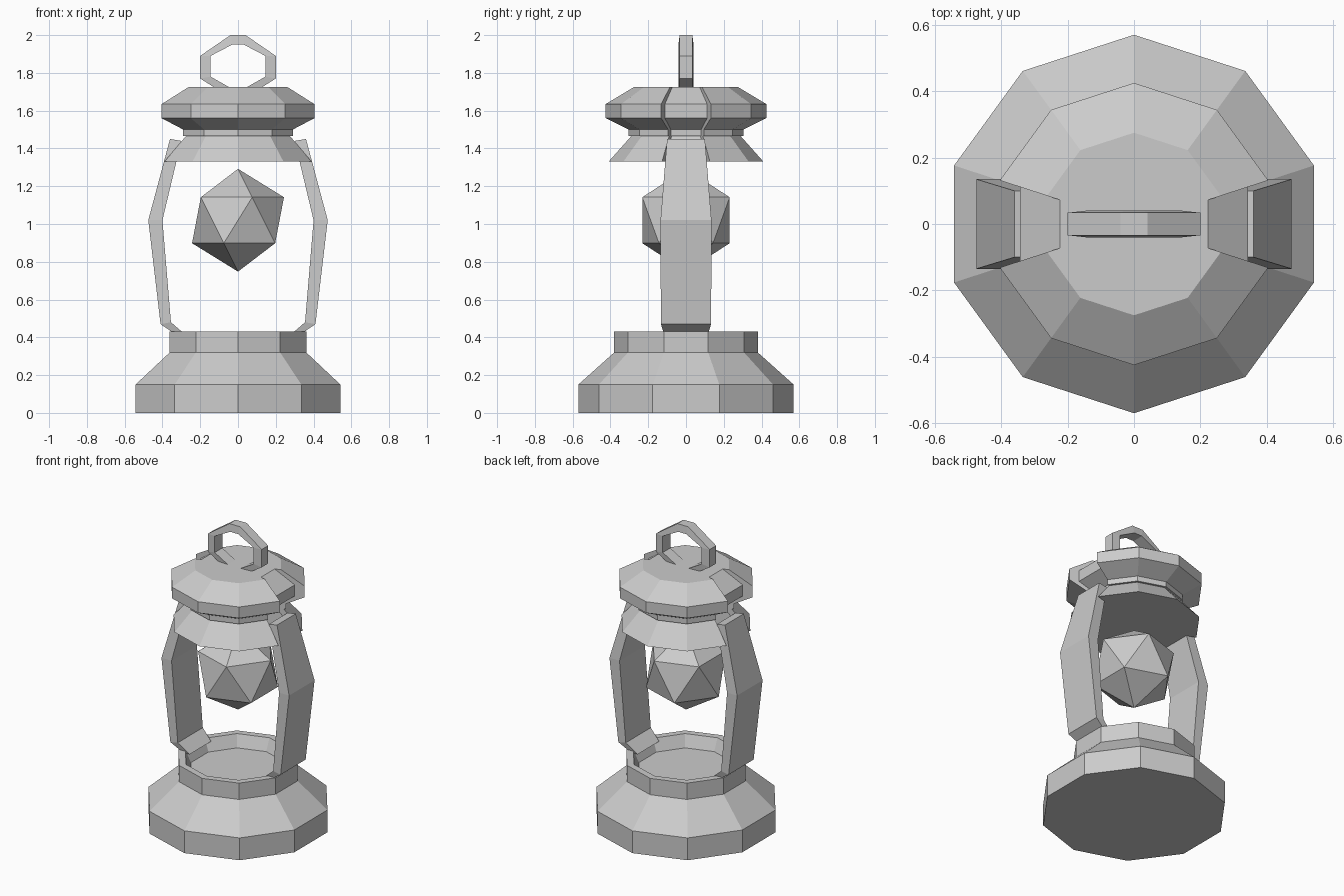
import bpy, bmesh
from math import cos, sin, radians

if "Cube" in bpy.data.objects:
    bpy.data.objects.remove(bpy.data.objects["Cube"])

GREY = (0.6, 0.6, 0.6, 1)
metal = bpy.data.materials.new("light grey")
metal.use_nodes = True
metal.diffuse_color = GREY
metal.node_tree.nodes["Principled BSDF"].inputs["Base Color"].default_value = GREY


def finish(name, bm):
    bmesh.ops.recalc_face_normals(bm, faces=bm.faces)
    mesh = bpy.data.meshes.new(name)
    bm.to_mesh(mesh)
    bm.free()
    mesh.materials.append(metal)
    obj = bpy.data.objects.new(name, mesh)
    bpy.context.collection.objects.link(obj)
    return obj


def bridge(bm, rings, closed=False):
    """Join successive vertex loops with quads, capping the ends if open."""
    pairs = list(zip(rings, rings[1:]))
    if closed:
        pairs.append((rings[-1], rings[0]))
    for a, b in pairs:
        n = len(a)
        for i in range(n):
            j = (i + 1) % n
            bm.faces.new((a[i], a[j], b[j], b[i]))
    if not closed:
        bm.faces.new(rings[0])
        bm.faces.new(rings[-1])


def outline(notched):
    """Unit decagon, optionally with its two side facets set inward."""
    points = []
    for k in range(10):
        a = radians(18 + 36 * k)
        corner = (cos(a), sin(a))
        inner = (0.85 * corner[0], 0.85 * corner[1])
        if not notched or k not in (0, 4, 5, 9):
            points.append(corner)
        elif k in (0, 5):
            points += [inner, corner]
        else:
            points += [corner, inner]
    return points


def ten_sided(name, profile, notched=False):
    bm = bmesh.new()
    shape = outline(notched)
    bridge(bm, [[bm.verts.new((r * x, r * y, z)) for x, y in shape]
                for r, z in profile])
    return finish(name, bm)


# Base with a shallow dish, then the hood and the cap with side slots
ten_sided("base", [(0.57, 0), (0.57, 0.15), (0.38, 0.32), (0.38, 0.43),
                   (0.335, 0.43), (0.30, 0.35)])
ten_sided("hood", [(0.41, 1.33), (0.29, 1.465)], notched=True)
ten_sided("cap", [(0.305, 1.465), (0.305, 1.50), (0.425, 1.56),
                  (0.425, 1.635), (0.275, 1.725)], notched=True)

# Bent side straps: outer x, outer z, inner x, inner z, half width
STRAP = [(0.33, 0.415, 0.28, 0.415, 0.115), (0.41, 0.47, 0.355, 0.48, 0.133),
         (0.475, 1.02, 0.40, 1.02, 0.135), (0.36, 1.45, 0.30, 1.44, 0.10)]
for side, label in ((1, "left"), (-1, "right")):
    bm = bmesh.new()
    bridge(bm, [[bm.verts.new((side * x, y, z)) for x, y, z in
                 ((xo, -w, zo), (xo, w, zo), (xi, w, zi), (xi, -w, zi))]
                for xo, zo, xi, zi, w in STRAP])
    finish(label + "_strap", bm)

# Carrying ring: stations around the loop, mirrored across x
RING = [(0.04, 2.0, 0.03, 1.95), (0.2, 1.89, 0.145, 1.89),
        (0.2, 1.77, 0.145, 1.78), (0.04, 1.67, 0.03, 1.715)]
loop = RING + [(-xo, zo, -xi, zi) for xo, zo, xi, zi in reversed(RING)]
bm = bmesh.new()
bridge(bm, [[bm.verts.new(p) for p in
             ((xo, -0.034, zo), (xo, 0.034, zo), (xi, 0.04, zi), (xi, -0.04, zi))]
            for xo, zo, xi, zi in loop], closed=True)
finish("carrying_ring", bm)

# Faceted light hanging in the middle
bm = bmesh.new()
bmesh.ops.create_icosphere(bm, subdivisions=1, radius=0.272)
light = finish("faceted_light", bm)
light.location.z = 1.02
